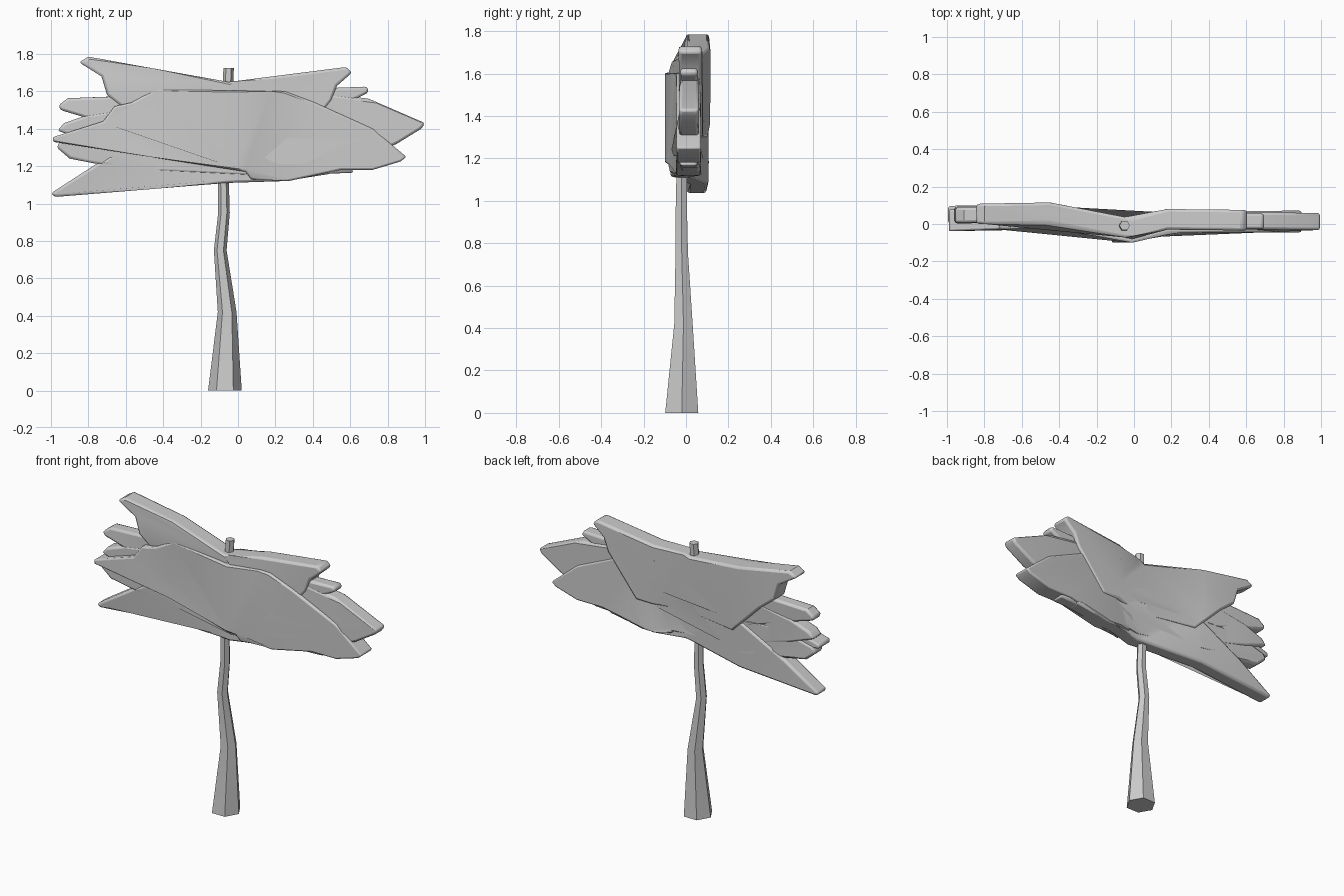
import bpy, bmesh, math
from mathutils import Vector

if "Cube" in bpy.data.objects:
    bpy.data.objects.remove(bpy.data.objects["Cube"])

# Shared bend of the boards: (x, y of the middle plane)
BEND = [(-1.05, 0.045), (-0.45, 0.055), (-0.01, -0.03), (0.18, 0.02), (1.05, 0.01)]


def bend(x):
    for (x0, y0), (x1, y1) in zip(BEND, BEND[1:]):
        if x <= x1:
            return y0 + (y1 - y0) * (x - x0) / (x1 - x0)
    return BEND[-1][1]


def finish(bm, name, bevel):
    bmesh.ops.recalc_face_normals(bm, faces=bm.faces)
    me = bpy.data.meshes.new(name)
    bm.to_mesh(me)
    bm.free()
    ob = bpy.data.objects.new(name, me)
    bpy.context.collection.objects.link(ob)
    bpy.context.view_layer.objects.active = ob
    ob.select_set(True)
    if bevel:
        m = ob.modifiers.new("worn_edges", 'BEVEL')
        m.width = bevel
        m.segments = 2
        m.limit_method = 'ANGLE'
        m.angle_limit = math.radians(45)
    bpy.ops.object.shade_smooth_by_angle(angle=math.radians(35))
    ob.select_set(False)
    return ob


def board(name, outline, half, offset=0.0, tilt=0.0):
    """Extrude an x-z outline in y, cut it at the bend lines and fold it."""
    bm = bmesh.new()
    face = bm.faces.new([bm.verts.new((x, -half, z)) for x, z in outline])
    ext = bmesh.ops.extrude_face_region(bm, geom=[face], use_keep_orig=True)
    for v in [g for g in ext["geom"] if isinstance(g, bmesh.types.BMVert)]:
        v.co.y = half
    bmesh.ops.triangulate(bm, faces=[f for f in bm.faces if len(f.verts) > 4])
    for x, _ in BEND[1:-1]:
        bmesh.ops.bisect_plane(bm, geom=bm.verts[:] + bm.edges[:] + bm.faces[:],
                               plane_co=(x, 0, 0), plane_no=(1, 0, 0))
    for v in bm.verts:
        v.co.y += bend(v.co.x) + offset + tilt * v.co.x
    bmesh.ops.dissolve_limit(bm, angle_limit=math.radians(1),
                             verts=bm.verts[:], edges=bm.edges[:])
    return finish(bm, name, 0.014)


# Crooked six-sided post: (x, y, z, radius)
rings = [(-0.07, -0.02, 0, 0.09), (-0.058, -0.012, 0.42, 0.05),
         (-0.095, -0.02, 0.75, 0.034), (-0.075, -0.022, 0.95, 0.031),
         (-0.078, -0.02, 1.12, 0.029), (-0.05, -0.008, 1.725, 0.028)]
bm = bmesh.new()
loops = [[bm.verts.new((x + r * math.cos(a * math.pi / 3), y + r * math.sin(a * math.pi / 3), z))
          for a in range(6)] for x, y, z, r in rings]
for lo, hi in zip(loops, loops[1:]):
    for i in range(6):
        bm.faces.new((lo[i], lo[(i + 1) % 6], hi[(i + 1) % 6], hi[i]))
bm.faces.new(loops[0])
bm.faces.new(loops[-1])
post = finish(bm, "post", 0)
bpy.context.view_layer.objects.active = post
post.select_set(True)
bpy.ops.object.shade_smooth_by_angle(angle=math.radians(65))
post.select_set(False)

# Splintered boards
board("top_board", [(-0.85, 1.755), (-0.80, 1.785), (-0.05, 1.65), (0.58, 1.73), (0.61, 1.70),
                    (0.53, 1.63), (0.5, 1.55), (0.3, 1.3), (-0.4, 1.3), (-0.6, 1.5),
                    (-0.70, 1.58), (-0.73, 1.68)], 0.055, 0.005)
board("upper_board", [(-0.96, 1.525), (-0.91, 1.563), (-0.7, 1.57), (0.3, 1.61), (0.69, 1.625),
                      (0.70, 1.595), (0.63, 1.56), (0.6, 1.4), (-0.5, 1.35), (-0.85, 1.47),
                      (-0.95, 1.50)], 0.041, 0.0)
board("middle_board", [(-0.965, 1.39), (-0.93, 1.43), (-0.8, 1.475), (-0.3, 1.55), (0.4, 1.6),
                       (0.7, 1.56), (1.0, 1.43), (0.98, 1.40), (0.85, 1.32), (0.6, 1.2),
                       (-0.3, 1.2), (-0.8, 1.33)], 0.046, 0.002)
board("front_board", [(-0.99, 1.33), (-0.99, 1.355), (-0.72, 1.44), (-0.66, 1.52), (-0.57, 1.54),
                      (-0.44, 1.61), (0.25, 1.6), (0.41, 1.54), (0.72, 1.40), (0.90, 1.25),
                      (0.87, 1.225), (0.72, 1.18), (0.55, 1.18), (0.27, 1.12), (0.07, 1.13),
                      (0.04, 1.17)], 0.058, -0.012, 0.015)
board("lower_board", [(-0.97, 1.30), (-0.95, 1.335), (-0.7, 1.4), (0.5, 1.35), (0.62, 1.165),
                      (0.5, 1.16), (0.2, 1.14), (-0.4, 1.17), (-0.77, 1.215), (-0.90, 1.24)],
      0.043, -0.003)
board("bottom_board", [(-1.0, 1.055), (-0.98, 1.035), (-0.06, 1.11), (0.25, 1.12), (0.5, 1.16),
                       (0.4, 1.4), (-0.4, 1.4), (-0.76, 1.21)], 0.047, 0.004)
